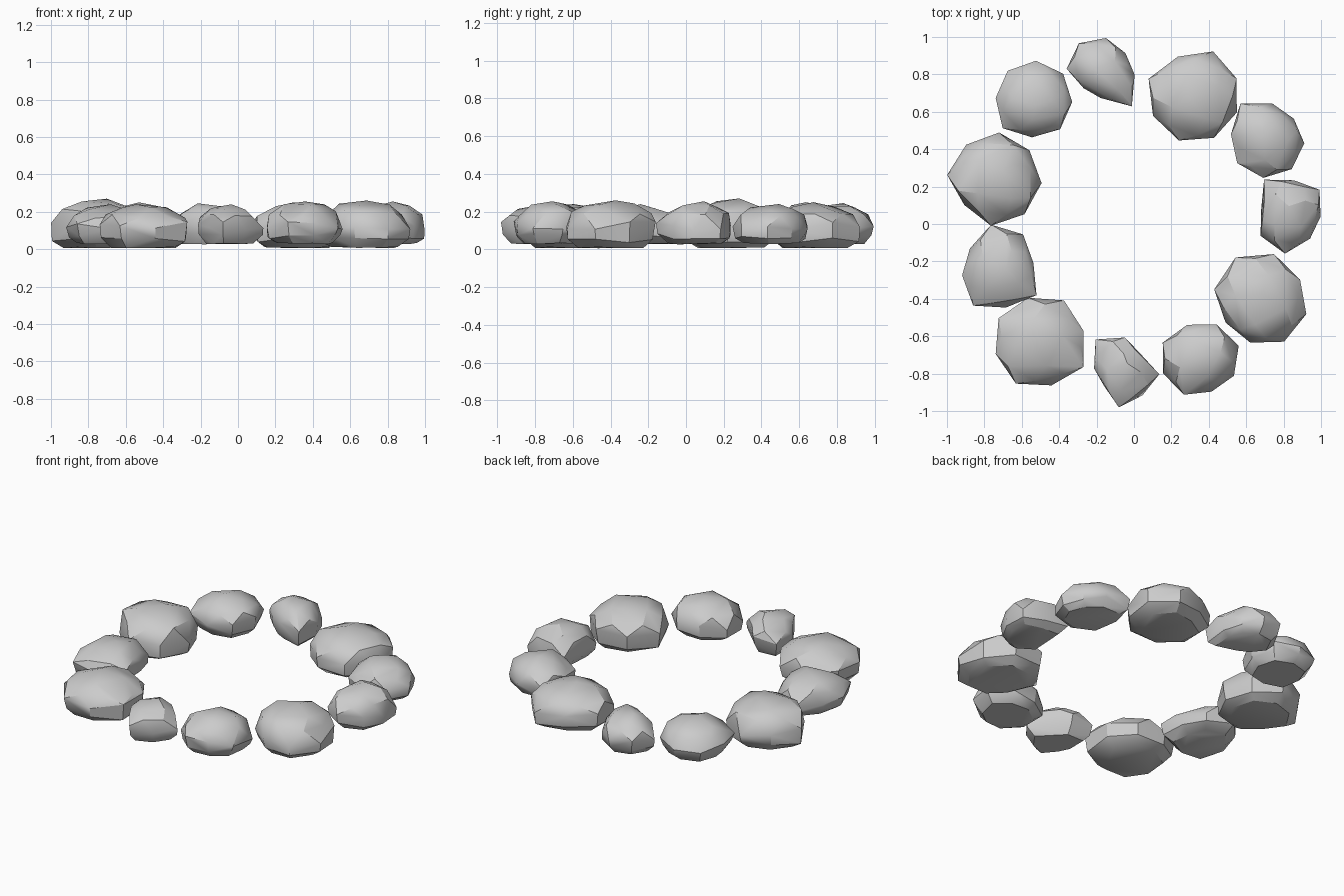
import bpy, bmesh, random
from math import radians, cos, sin

if "Cube" in bpy.data.objects:
    bpy.data.objects.remove(bpy.data.objects["Cube"])

random.seed(4)

# each stone: centre x, y, top height, first angle, then outline radii every 45 degrees
STONES = [
    (.33, .68, .25, 24, .24, .26, .235, .27, .25, .25, .24, .235),
    (.717, .455, .24, 38, .175, .19, .24, .20, .21, .21, .205, .195),
    (.834, .06, .255, 38, .20, .175, .225, .155, .20, .22, .175, .165),
    (.68, -.417, .26, 30, .24, .265, .275, .26, .22, .225, .245, .25),
    (.353, -.727, .255, 20, .22, .21, .20, .22, .21, .205, .18, .20),
    (-.064, -.786, .24, 40, .135, .18, .22, .15, .125, .195, .17, .20),
    (-.503, -.631, .24, 15, .24, .257, .245, .255, .245, .257, .24, .268),
    (-.722, -.24, .24, 10, .187, .225, .24, .19, .20, .24, .21, .245),
    (-.743, .24, .27, 40, .24, .25, .24, .257, .215, .25, .245, .25),
    (-.535, .663, .25, 42, .21, .21, .21, .205, .225, .20, .21, .205),
    (-.166, .813, .245, 40, .157, .182, .20, .195, .135, .14, .24, .17),
]


def make_stone(index, x, y, top, start, *radii):
    """Faceted stone: convex hull of stacked, slightly jittered outline rings."""
    bm = bmesh.new()
    n = len(radii)
    base = 0.006 if sum(radii) / n > .23 else .026

    def ring(scale, z, jitter, step=1, offset=0.0, first=0):
        for i in range(first, n, step):
            r = radii[i] * (1 - offset) + radii[(i + 1) % n] * offset
            a = radians(start + 45 * (i + offset))
            r *= scale * (1 + random.uniform(-.06, .02) * (scale < 1))
            bm.verts.new((x + r * cos(a), y + r * sin(a),
                          z + random.uniform(-jitter, jitter)))

    ring(.74, base + .004, .004)            # flattened underside
    ring(.97, base + .045, .015)            # lower flank
    ring(1.0, .125, .025)                   # widest outline
    ring(.86, top - .065, .012, offset=.5)  # shoulder
    ring(.55, top - .022, .008, step=2, first=index % 2)  # crown
    bm.verts.new((x + random.uniform(-.05, .05), y + random.uniform(-.05, .05), top))

    hull = bmesh.ops.convex_hull(bm, input=bm.verts[:])
    loose = [v for v in bm.verts if not v.link_faces]
    bmesh.ops.delete(bm, geom=loose, context='VERTS')
    bmesh.ops.dissolve_limit(bm, angle_limit=radians(5), verts=bm.verts[:], edges=bm.edges[:])
    bmesh.ops.recalc_face_normals(bm, faces=bm.faces[:])

    name = f"ring_stone_{index + 1}"
    mesh = bpy.data.meshes.new(name)
    bm.to_mesh(mesh)
    bm.free()
    obj = bpy.data.objects.new(name, mesh)
    bpy.context.collection.objects.link(obj)
    obj.select_set(True)
    bpy.context.view_layer.objects.active = obj


# ring of eleven stones
for k, s in enumerate(STONES):
    make_stone(k, *s)

bpy.ops.object.shade_smooth_by_angle(angle=radians(30))
